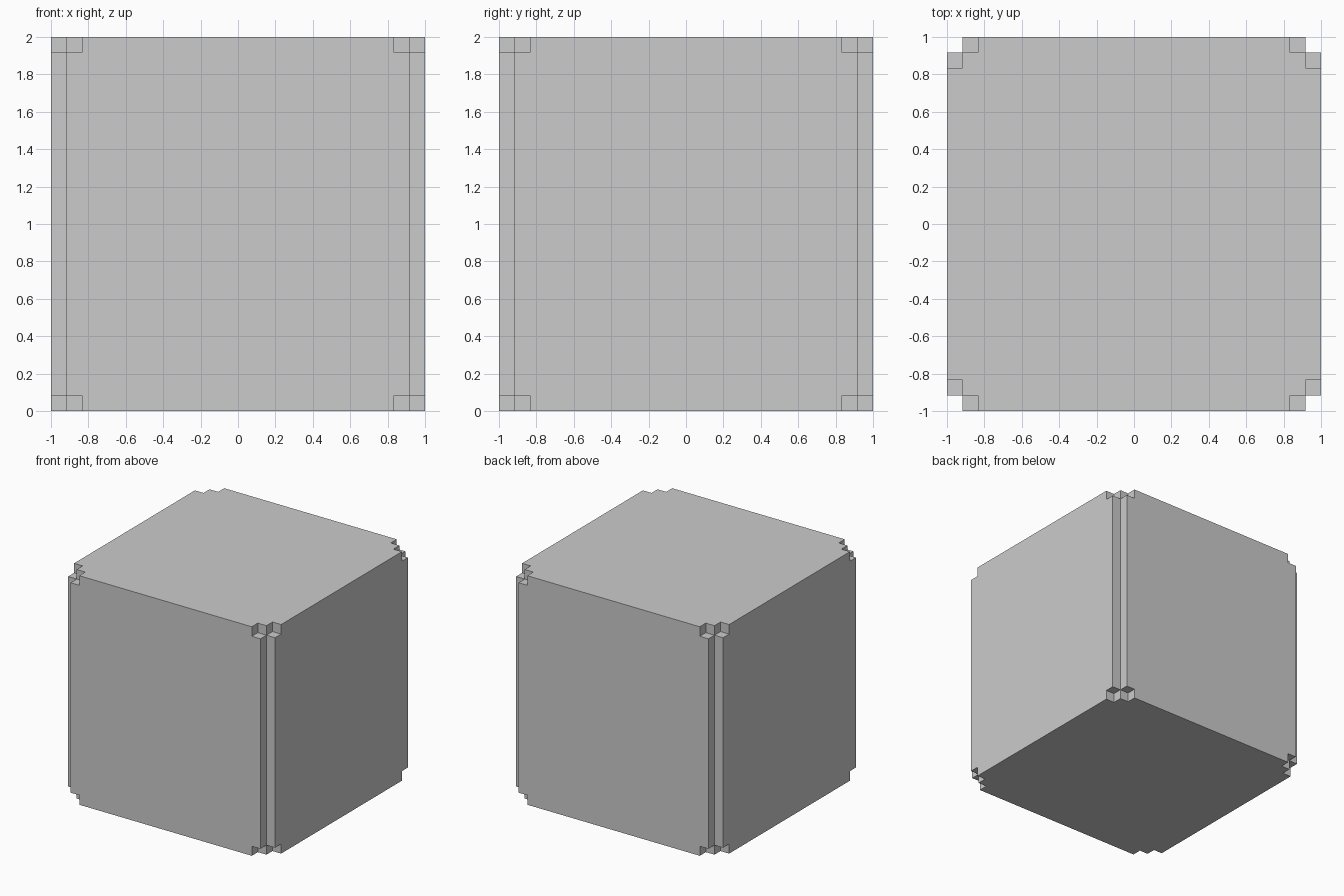
import bpy, bmesh
from itertools import product

if "Cube" in bpy.data.objects:
    bpy.data.objects.remove(bpy.data.objects["Cube"])

S = 1 / 12                                    # notch size
XY = [-1, -1 + S, -1 + 2 * S, 1 - 2 * S, 1 - S, 1]
Z = [0, S, 2 - S, 2]


def solid(i, j, k):
    """True where the block has material in grid cell i, j, k."""
    if not (0 <= i < 5 and 0 <= j < 5 and 0 <= k < 3):
        return False
    steps = min(i, 4 - i) + min(j, 4 - j)     # distance from the vertical edge
    return steps >= (1 if k == 1 else 2)      # end layers are cut one step deeper


# Notched block: keep only the outer faces of the solid cells
bm = bmesh.new()
for cell in product(range(5), range(5), range(3)):
    if not solid(*cell):
        continue
    for axis, side in product(range(3), (0, 1)):
        near = list(cell)
        near[axis] += 2 * side - 1
        if solid(*near):
            continue
        corners = []
        for a, b in ((0, 0), (1, 0), (1, 1), (0, 1)):
            p = list(cell)
            p[axis] += side
            p[(axis + 1) % 3] += a
            p[(axis + 2) % 3] += b
            corners.append(bm.verts.new((XY[p[0]], XY[p[1]], Z[p[2]])))
        bm.faces.new(corners if side else corners[::-1])

# Weld and merge coplanar faces
bmesh.ops.remove_doubles(bm, verts=bm.verts, dist=1e-4)
bmesh.ops.dissolve_limit(bm, angle_limit=0.01, verts=bm.verts, edges=bm.edges)

mesh = bpy.data.meshes.new("notched_block")
bm.to_mesh(mesh)
bm.free()
bpy.context.collection.objects.link(bpy.data.objects.new("notched_block", mesh))
